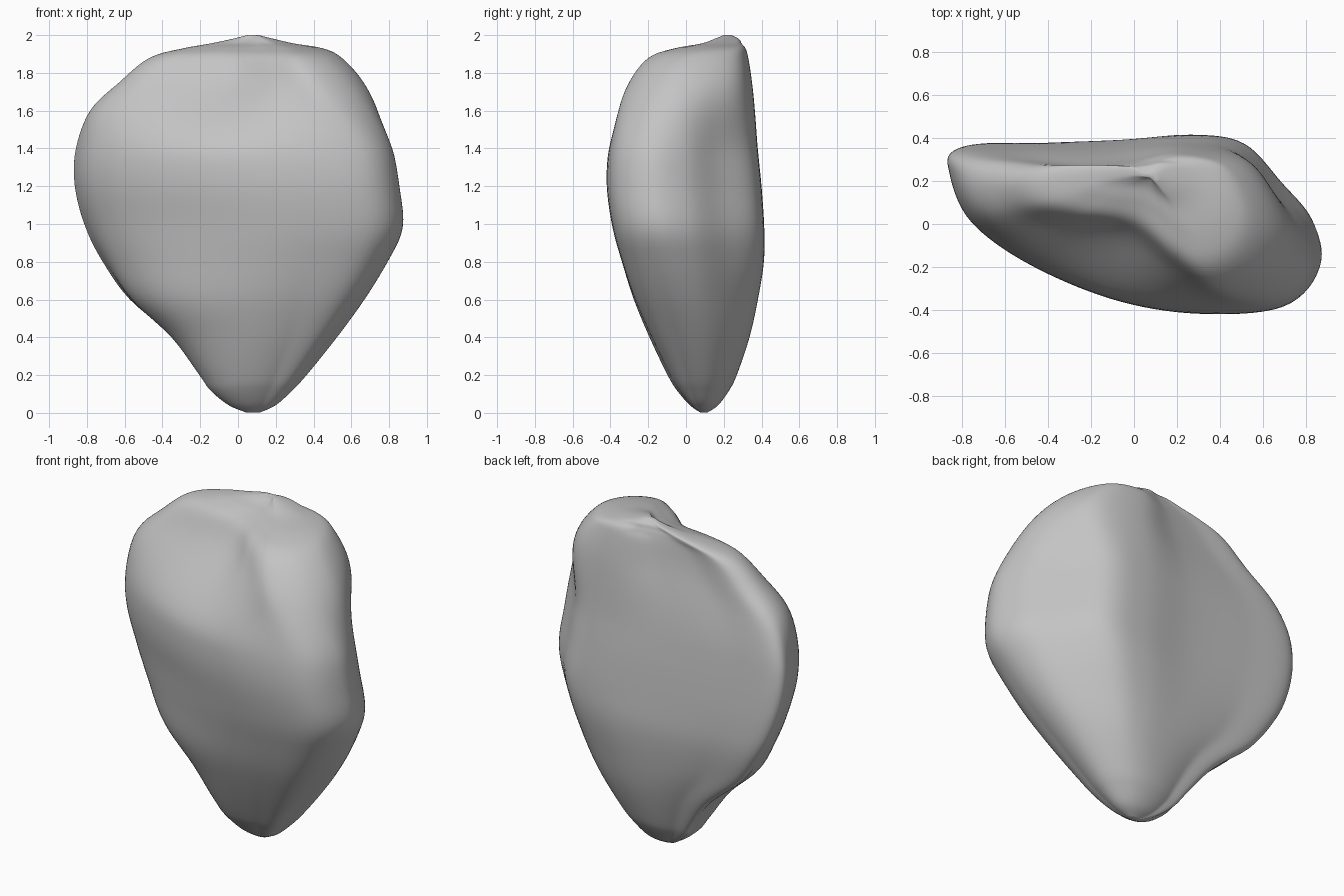
import bpy, bmesh
from mathutils import Vector

cube = bpy.data.objects.get("Cube")
if cube:
    bpy.data.objects.remove(cube, do_unlink=True)

# Plan outline of the widest part, counter-clockwise from the thin left tip
WIDE = [(-.87, .25), (-.77, .03), (-.5, -.17), (-.1, -.34), (.3, -.41),
        (.71, -.38), (.87, -.2), (.83, .01), (.68, .19), (.5, .38),
        (.25, .42), (-.1, .39), (-.5, .38), (-.84, .37)]

# Plan outline near the top: a back fin joined to a thicker lobe
CREST = [(-.47, .2), (-.42, .1), (-.25, .05), (0, .01), (.17, -.12),
         (.32, -.2), (.47, -.14), (.55, 0), (.52, .17), (.42, .29),
         (.2, .33), (0, .29), (-.2, .27), (-.4, .27)]

# Levels: height, x range, y range
LEVELS = [(0, .05, .11, .08, .11), (.04, -.05, .2, .02, .17), (.12, -.15, .29, -.05, .23),
          (.2, -.21, .365, -.1, .27), (.4, -.37, .53, -.2, .34), (.6, -.6, .68, -.285, .385),
          (.8, -.73, .8, -.345, .415), (.98, -.81, .875, -.39, .415), (1.2, -.865, .855, -.42, .4),
          (1.4, -.86, .82, -.41, .38), (1.6, -.79, .76, -.37, .365), (1.75, -.63, .67, -.305, .35),
          (1.88, -.47, .55, -.2, .33), (1.93, -.29, .45, -.06, .315), (1.955, -.15, .3, .08, .295),
          (1.98, -.03, .19, .15, .28), (2, .05, .11, .2, .24)]


def smooth_path(points, steps, closed):
    """Even Catmull-Rom samples through the points."""
    pts = [Vector(p) for p in points]
    n = len(pts)
    get = (lambda i: pts[i % n]) if closed else (lambda i: pts[max(0, min(n - 1, i))])
    out = []
    for i in range(n if closed else n - 1):
        a, b, c, d = (get(i + k) for k in (-1, 0, 1, 2))
        for s in range(steps):
            t = s / steps
            out.append(b + (c - a) * t / 2 + (a * 2 - b * 5 + c * 4 - d) * t * t / 2
                       + (b * 3 - a - c * 3 + d) * t ** 3 / 2)
    return out if closed else out + [pts[-1]]


def unit_outline(points):
    """Smooth closed outline scaled to the square from -1 to 1."""
    path = smooth_path(points, 8, True)
    spans = [(min(c), max(c)) for c in zip(*path)]
    return [Vector([(2 * v - lo - hi) / (hi - lo) for v, (lo, hi) in zip(p, spans)])
            for p in path]


def ease(t):
    t = max(0, min(1, t))
    return t * t * (3 - 2 * t)


wide, crest = unit_outline(WIDE), unit_outline(CREST)
foot = [p.normalized() * max(1, .9 * p.length) for p in wide]

# Stone body: fit the outline into each level, rounder towards the foot
bm = bmesh.new()
rings = []
for z, x0, x1, y0, y1 in smooth_path(LEVELS, 5, False):
    roundness = .95 * ease(1 - z / 1.1)
    blend = ease((z - 1.35) / .5)
    ring = []
    for p, f, q in zip(wide, foot, crest):
        d = p.lerp(f, roundness).lerp(q, blend)
        ring.append(bm.verts.new(((x0 + x1) / 2 + d.x * (x1 - x0) / 2,
                                  (y0 + y1) / 2 + d.y * (y1 - y0) / 2, z)))
    rings.append(ring)
for lower, upper in zip(rings, rings[1:]):
    for i in range(len(wide)):
        j = (i + 1) % len(wide)
        bm.faces.new((lower[i], lower[j], upper[j], upper[i]))
bm.faces.new(rings[0][::-1])
bm.faces.new(rings[-1])
bmesh.ops.recalc_face_normals(bm, faces=bm.faces)
mesh = bpy.data.meshes.new("stone")
bm.to_mesh(mesh)
bm.free()
stone = bpy.data.objects.new("stone", mesh)
bpy.context.collection.objects.link(stone)

# Plain grey material
grey = bpy.data.materials.new("stone grey")
grey.use_nodes = True
colour = (.55, .55, .55, 1)
grey.diffuse_color = colour
grey.node_tree.nodes["Principled BSDF"].inputs["Base Color"].default_value = colour
mesh.materials.append(grey)

# Soften the loft and shade it smooth
soften = stone.modifiers.new("soften", 'SMOOTH')
soften.factor = .5
soften.iterations = 3
for face in mesh.polygons:
    face.use_smooth = True
